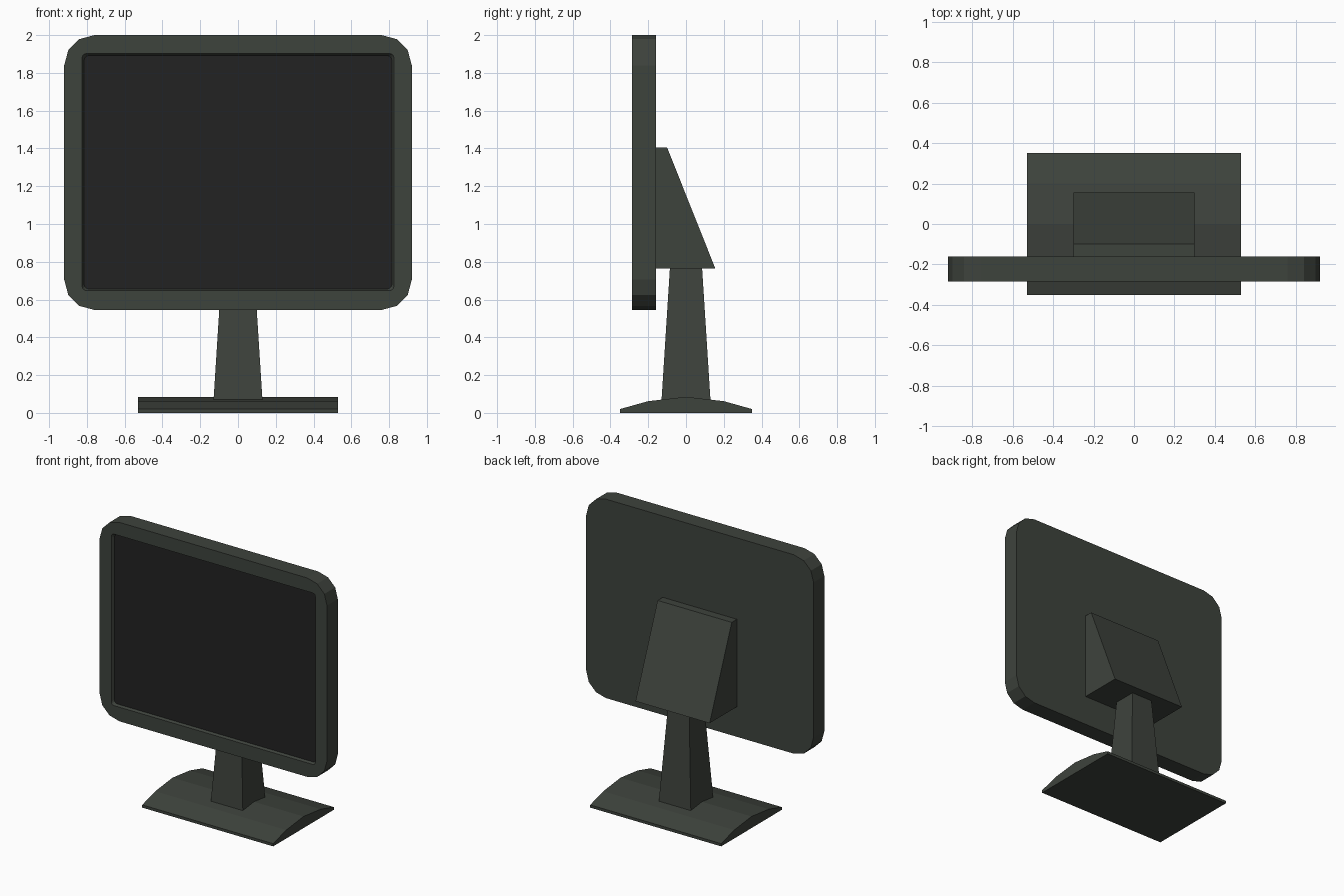
import bpy, bmesh
from math import sin, cos, pi

cube = bpy.data.objects.get("Cube")
if cube:
    bpy.data.objects.remove(cube, do_unlink=True)


def make_material(name, rgb):
    mat = bpy.data.materials.new(name)
    mat.use_nodes = True
    mat.diffuse_color = (*rgb, 1)
    mat.node_tree.nodes["Principled BSDF"].inputs["Base Color"].default_value = (*rgb, 1)
    return mat


casing = make_material("dark green grey plastic", (0.048, 0.056, 0.046))
glass = make_material("black screen", (0.016, 0.016, 0.016))


def loft(name, loops, materials):
    """Skin matching loops in order and cap both ends; the last cap takes the last material."""
    bm = bmesh.new()
    rings = [[bm.verts.new(p) for p in loop] for loop in loops]
    for a, b in zip(rings, rings[1:]):
        for i in range(len(a)):
            j = (i + 1) % len(a)
            bm.faces.new((a[i], a[j], b[j], b[i]))
    bm.faces.new(rings[0])
    end = bm.faces.new(rings[-1])
    end.material_index = len(materials) - 1
    bmesh.ops.recalc_face_normals(bm, faces=bm.faces)
    mesh = bpy.data.meshes.new(name)
    bm.to_mesh(mesh)
    bm.free()
    for mat in materials:
        mesh.materials.append(mat)
    obj = bpy.data.objects.new(name, mesh)
    bpy.context.collection.objects.link(obj)
    return obj


def rounded_rect(half_x, low, high, radius, y, steps=3):
    """Rounded rectangle standing in the xz plane."""
    loop = []
    for corner, (sx, top) in enumerate([(1, 1), (-1, 1), (-1, 0), (1, 0)]):
        cx = sx * (half_x - radius)
        cz = high - radius if top else low + radius
        for k in range(steps + 1):
            t = (corner + k / steps) * pi / 2
            loop.append((cx + radius * cos(t), y, cz + radius * sin(t)))
    return loop


def extrude_profile(name, profile, half_x):
    """Extrude a side profile of (y, z) points across x."""
    return loft(name, [[(x, y, z) for y, z in profile] for x in (-half_x, half_x)], [casing])


def square(half, z):
    return [(-half, -half, z), (half, -half, z), (half, half, z), (-half, half, z)]


# Display housing with a bevelled recess holding the screen
loft("display", [
    rounded_rect(0.92, 0.545, 2.0, 0.16, -0.16),
    rounded_rect(0.92, 0.545, 2.0, 0.16, -0.285),
    rounded_rect(0.825, 0.648, 1.902, 0.02, -0.285),
    rounded_rect(0.815, 0.656, 1.892, 0.025, -0.265),
], [casing, glass])

# Sloped bracket behind the display
extrude_profile("rear_bracket",
                [(-0.16, 0.765), (0.155, 0.765), (-0.1, 1.405), (-0.16, 1.405)], 0.30)

# Tapered stem
loft("stem", [square(0.13, 0.06), square(0.085, 0.77)], [casing])

# Arched foot, mirrored front to back
half = [(0.35, 0), (0.35, 0.02), (0.2, 0.062)]
extrude_profile("foot", half + [(0, 0.085)] + [(-y, z) for y, z in reversed(half)], 0.53)
